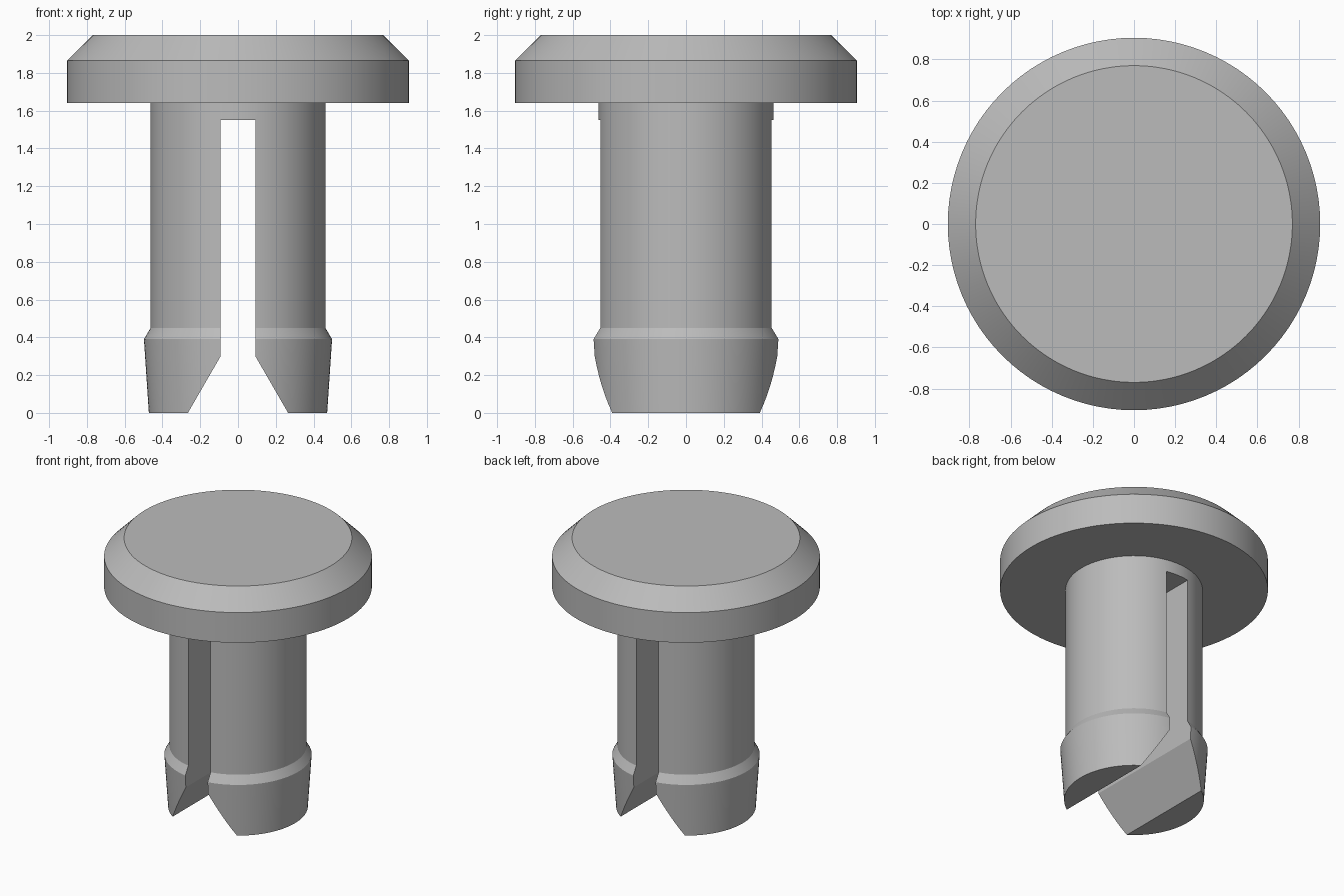
import bpy
import bmesh
from math import cos, sin, tau, radians

cube = bpy.data.objects.get("Cube")
if cube:
    bpy.data.objects.remove(cube, do_unlink=True)

SEGMENTS = 96

grey = bpy.data.materials.new("plain grey")
grey.use_nodes = True
colour = (0.5, 0.5, 0.5, 1)
grey.diffuse_color = colour
grey.node_tree.nodes["Principled BSDF"].inputs["Base Color"].default_value = colour


def add_object(name, bm):
    bmesh.ops.recalc_face_normals(bm, faces=bm.faces)
    mesh = bpy.data.meshes.new(name)
    bm.to_mesh(mesh)
    bm.free()
    mesh.materials.append(grey)
    obj = bpy.data.objects.new(name, mesh)
    bpy.context.collection.objects.link(obj)
    return obj


def turned_solid(name, profile):
    """Revolve (radius, height) points around z and cap both ends."""
    bm = bmesh.new()
    angles = [tau * i / SEGMENTS for i in range(SEGMENTS)]
    rings = [[bm.verts.new((r * cos(a), r * sin(a), z)) for a in angles]
             for r, z in profile]
    for low, high in zip(rings, rings[1:]):
        for i in range(SEGMENTS):
            j = (i + 1) % SEGMENTS
            bm.faces.new((low[i], low[j], high[j], high[i]))
    bm.faces.new(rings[0])
    bm.faces.new(rings[-1])
    return add_object(name, bm)


def prism_along_y(name, outline, depth):
    """Extrude an x-z outline through the full depth."""
    bm = bmesh.new()
    face = bm.faces.new([bm.verts.new((x, -depth, z)) for x, z in outline])
    extruded = bmesh.ops.extrude_face_region(bm, geom=[face])
    moved = [v for v in extruded["geom"] if isinstance(v, bmesh.types.BMVert)]
    bmesh.ops.translate(bm, vec=(0, 2 * depth, 0), verts=moved)
    return add_object(name, bm)


# Barbed tip, straight shank and chamfered head in one turned body
fastener = turned_solid("push_fastener", [
    (0.472, 0), (0.498, 0.39), (0.463, 0.45), (0.463, 1.64),
    (0.905, 1.64), (0.905, 1.865), (0.77, 2)])

# Slot that splits the shank and flares out at the tip
half = [(0.092, 1.55), (0.092, 0.3), (0.323, -0.1)]
slot = prism_along_y("slot_cutter", half + [(-x, z) for x, z in reversed(half)], 1)
slot.hide_render = True
slot.hide_viewport = True

cut = fastener.modifiers.new("slot", "BOOLEAN")
cut.operation = "DIFFERENCE"
cut.solver = "EXACT"
cut.object = slot

# Bake the cut, then smooth the round surfaces
bpy.context.view_layer.update()
graph = bpy.context.evaluated_depsgraph_get()
result = bpy.data.meshes.new_from_object(fastener.evaluated_get(graph))
fastener.modifiers.clear()
fastener.data = result
bpy.data.objects.remove(slot, do_unlink=True)

bpy.ops.object.select_all(action="DESELECT")
fastener.select_set(True)
bpy.context.view_layer.objects.active = fastener
bpy.ops.object.shade_smooth_by_angle(angle=radians(25))
